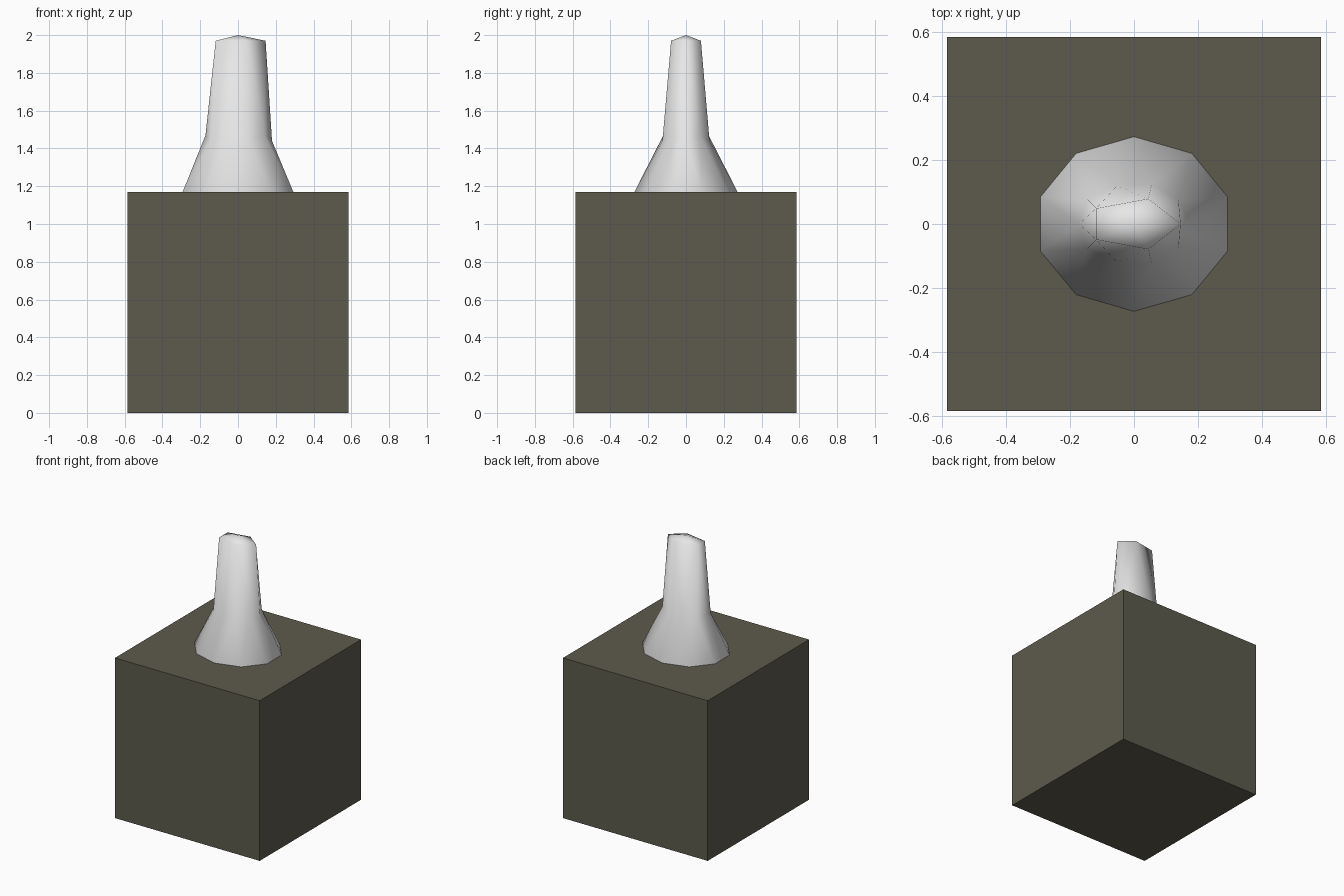
import bpy
import math

cube = bpy.data.objects.get("Cube")
if cube:
    bpy.data.objects.remove(cube, do_unlink=True)


def material(name, rgb):
    mat = bpy.data.materials.new(name)
    mat.use_nodes = True
    colour = (*rgb, 1.0)
    mat.diffuse_color = colour
    mat.node_tree.nodes["Principled BSDF"].inputs["Base Color"].default_value = colour
    return mat


olive = material("dark olive", (0.11, 0.104, 0.075))
white = material("off white", (0.8, 0.8, 0.8))

SIDE = 1.17

# Square block
bpy.ops.mesh.primitive_cube_add(size=SIDE, location=(0, 0, SIDE / 2))
block = bpy.context.object
block.name = "base_block"
block.data.materials.append(olive)

# Flared post: a low icosphere stretched ring by ring
# (sphere height, x radius, y radius, new height)
RINGS = [
    (1.0, 0.0, 0.0, 2.0),
    (0.851, 0.146, 0.083, 1.97),
    (0.526, 0.172, 0.126, 1.47),
    (0.447, 0.18, 0.131, 1.44),
    (0.0, 0.308, 0.273, SIDE),
]
bpy.ops.mesh.primitive_ico_sphere_add(subdivisions=2, radius=1)
post = bpy.context.object
post.name = "flared_post"
for v in post.data.vertices:
    x, y, z = v.co
    if z < -0.01:
        # Underside, sunk into the block
        v.co = (x * 0.308, y * 0.273, SIDE + 0.3 * z)
        continue
    _, rx, ry, height = min(RINGS, key=lambda ring: abs(ring[0] - z))
    angle = math.atan2(y, x)
    v.co = (rx * math.cos(angle), ry * math.sin(angle), height)
post.data.materials.append(white)
bpy.ops.object.shade_smooth()
